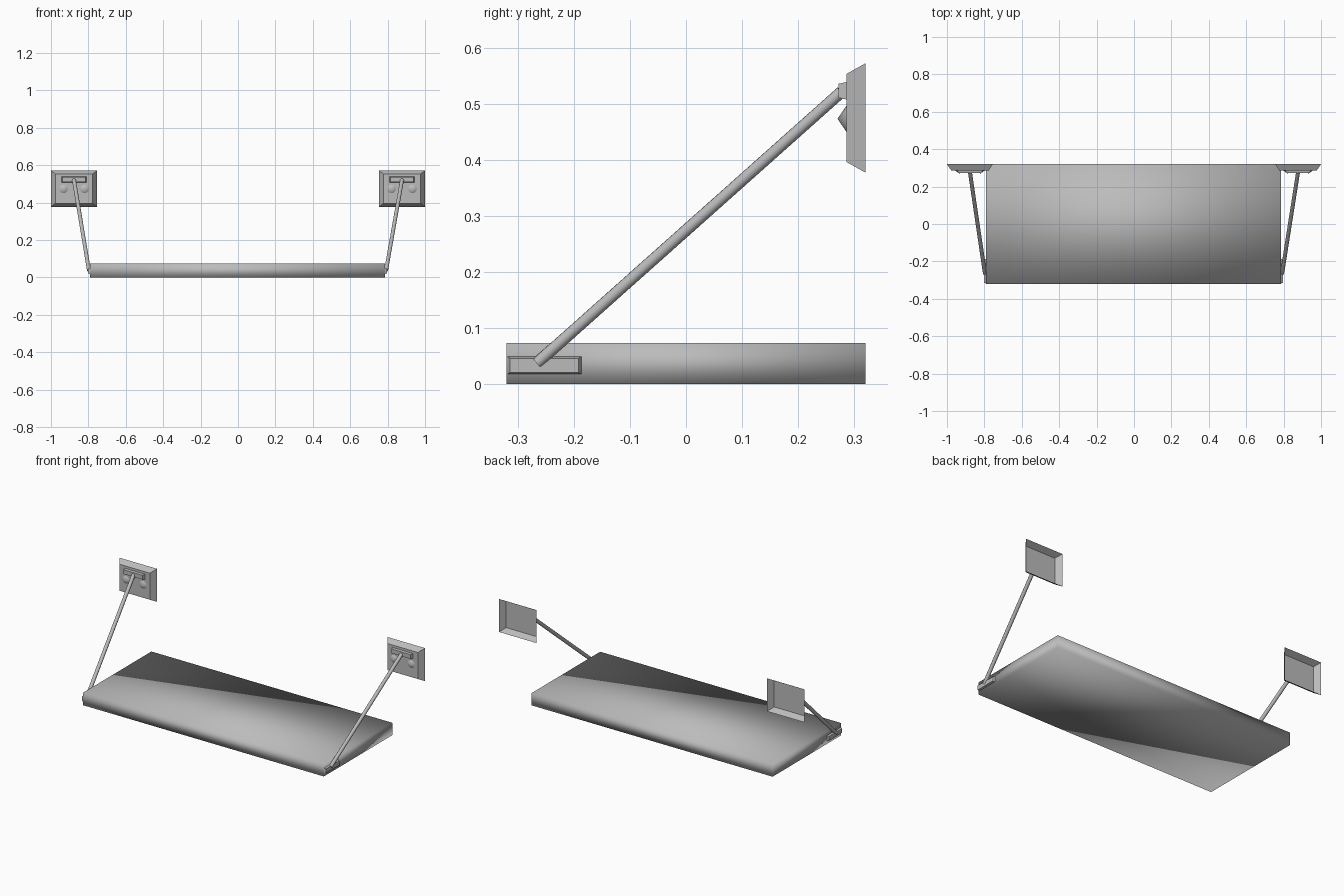
import bpy, bmesh, math
from mathutils import Vector

if "Cube" in bpy.data.objects:
    bpy.data.objects.remove(bpy.data.objects["Cube"])

grey = bpy.data.materials.new("plain grey")
grey.diffuse_color = (0.5, 0.5, 0.5, 1)
grey.use_nodes = True
grey.node_tree.nodes["Principled BSDF"].inputs["Base Color"].default_value = grey.diffuse_color


def finish(bm, name, smooth=False):
    bmesh.ops.recalc_face_normals(bm, faces=bm.faces)
    me = bpy.data.meshes.new(name)
    bm.to_mesh(me)
    bm.free()
    me.materials.append(grey)
    for p in me.polygons:
        p.use_smooth = smooth
    ob = bpy.data.objects.new(name, me)
    bpy.context.collection.objects.link(ob)
    return ob


def frustum(name, centre, u, v, n, base, tip, depth, open_back=False):
    """Tapered block: half sizes base -> tip along u and v, rising along n."""
    bm = bmesh.new()
    c, u, v, n = Vector(centre), Vector(u), Vector(v), Vector(n)
    signs = [(-1, -1), (1, -1), (1, 1), (-1, 1)]
    lo = [bm.verts.new(c + u * a * base[0] + v * b * base[1]) for a, b in signs]
    hi = [bm.verts.new(c + u * a * tip[0] + v * b * tip[1] + n * depth) for a, b in signs]
    bm.faces.new(hi)
    if not open_back:
        bm.faces.new(lo[::-1])
    for i in range(4):
        j = (i + 1) % 4
        bm.faces.new((lo[i], lo[j], hi[j], hi[i]))
    return finish(bm, name)


def cone(name, a, b, r1, r2, sides):
    """Round bar or cone running from point a to point b."""
    a, b = Vector(a), Vector(b)
    bm = bmesh.new()
    bmesh.ops.create_cone(bm, cap_ends=True, segments=sides, radius1=r1, radius2=r2,
                          depth=(b - a).length)
    rot = (b - a).to_track_quat('Z', 'Y').to_matrix().to_4x4()
    rot.translation = (a + b) / 2
    bm.transform(rot)
    ob = finish(bm, name, True)
    ob.data.set_sharp_from_angle(angle=math.radians(50))
    return ob


# canopy slab, softly shaded all over
X0, X1, DEPTH, HEIGHT = -0.791, 0.786, 0.32, 0.073
bm = bmesh.new()
bmesh.ops.create_cube(bm, size=1)
for v in bm.verts:
    v.co = (X1 if v.co.x > 0 else X0, math.copysign(DEPTH, v.co.y),
            HEIGHT if v.co.z > 0 else 0)
finish(bm, "canopy_slab", True)

X, Y, Z = (1, 0, 0), (0, 1, 0), (0, 0, 1)
for side, s, edge in (("left", -1, X0), ("right", 1, X1)):
    px = s * 0.877
    # hollow wall plate, open towards the wall
    frustum(side + "_wall_plate", (px, 0.32, 0.4745), X, Z, (0, -1, 0),
            (0.123, 0.0975), (0.1, 0.0785), 0.034, open_back=True)
    # rod holder on the plate
    frustum(side + "_plate_holder", (px, 0.2858, 0.523), X, Z, (0, -1, 0),
            (0.067, 0.0155), (0.062, 0.0125), 0.0138)
    # matching holder on the slab end
    frustum(side + "_slab_holder", (edge, -0.2525, 0.0335), Y, Z, (s, 0, 0),
            (0.066, 0.0155), (0.061, 0.0125), 0.011)
    # two pointed screw heads
    for k in (-1, 1):
        x = px + k * 0.056
        cone(f"{side}_screw_{'inner' if k * s < 0 else 'outer'}",
             (x, 0.2858, 0.473), (x, 0.27, 0.473), 0.023, 0.0, 16)
    # slanted support rod
    cone(side + "_support_rod", (edge + s * 0.006, -0.265, 0.038),
         (px, 0.277, 0.521), 0.0105, 0.0105, 12)
